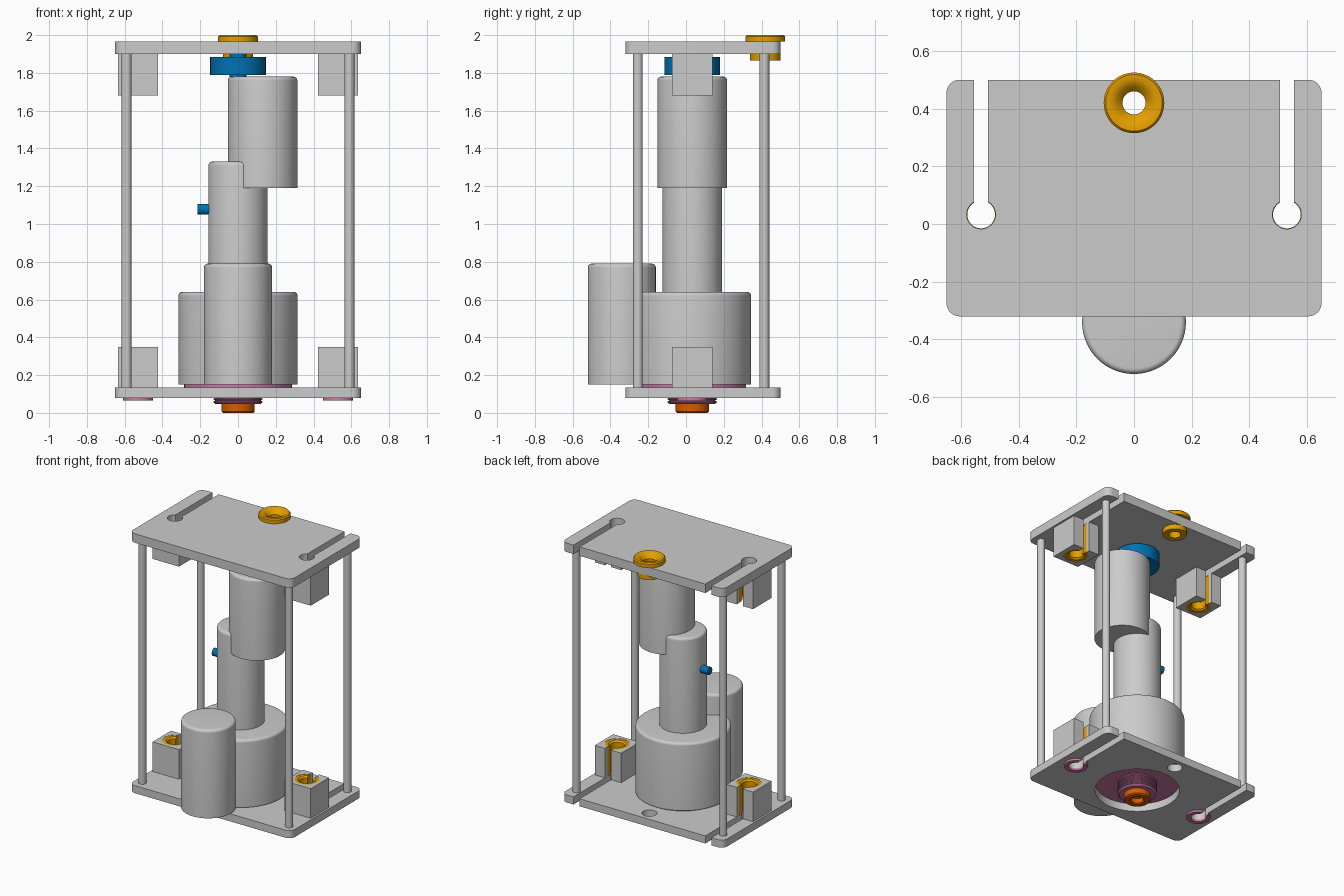
import bpy, bmesh, math
from mathutils import Matrix, Vector

if "Cube" in bpy.data.objects:
    bpy.data.objects.remove(bpy.data.objects["Cube"])

CY = 0.033          # shared spindle axis in y
BX = 0.53           # bearing offset in x
PI = math.pi


def material(name, rgb):
    m = bpy.data.materials.new(name)
    m.diffuse_color = (*rgb, 1)
    m.use_nodes = True
    m.node_tree.nodes["Principled BSDF"].inputs["Base Color"].default_value = m.diffuse_color
    return m


AMBER = material("amber", (0.79, 0.347, 0.0))
BLUE = material("blue", (0.0, 0.168, 0.445))
ORANGE = material("orange", (0.665, 0.112, 0.0))
PURPLE = material("purple", (0.604, 0.191, 0.386))


def finish(name, bm, mat=None):
    bmesh.ops.recalc_face_normals(bm, faces=bm.faces)
    me = bpy.data.meshes.new(name)
    bm.to_mesh(me)
    bm.free()
    ob = bpy.data.objects.new(name, me)
    bpy.context.collection.objects.link(ob)
    if mat:
        me.materials.append(mat)
    return ob


def activate(ob):
    bpy.ops.object.select_all(action='DESELECT')
    ob.select_set(True)
    bpy.context.view_layer.objects.active = ob


def smooth(ob):
    activate(ob)
    bpy.ops.object.shade_smooth_by_angle(angle=math.radians(32))
    return ob


def lathe(name, profile, x, y, mat=None, ring=False, steps=64):
    """Turn an (r, z) profile round a vertical axis at x, y."""
    bm = bmesh.new()
    vs = [bm.verts.new((r, 0, z)) for r, z in profile]
    for a, b in zip(vs, vs[1:] + vs[:1] if ring else vs[1:]):
        bm.edges.new((a, b))
    bmesh.ops.spin(bm, geom=bm.verts[:] + bm.edges[:], cent=(0, 0, 0), axis=(0, 0, 1),
                   angle=2 * PI, steps=steps, use_merge=True)
    bmesh.ops.remove_doubles(bm, verts=bm.verts, dist=1e-5)
    bmesh.ops.translate(bm, verts=bm.verts, vec=(x, y, 0))
    return smooth(finish(name, bm, mat))


def can(name, r, z0, z1, x, y, mat=None, fillet=0.0):
    """Solid cylinder with an optional rounded top rim."""
    rim = [(r, z1)]
    if fillet:
        rim = [(r - fillet + fillet * math.cos(i * PI / 12), z1 - fillet + fillet * math.sin(i * PI / 12))
               for i in range(7)]
    return lathe(name, [(0, z0), (r, z0), *rim, (0, z1)], x, y, mat)


def prism(name, outline, z0, z1):
    bm = bmesh.new()
    f = bm.faces.new([bm.verts.new((x, y, z0)) for x, y in outline])
    g = bmesh.ops.extrude_face_region(bm, geom=[f])
    bmesh.ops.translate(bm, vec=(0, 0, z1 - z0),
                        verts=[v for v in g["geom"] if isinstance(v, bmesh.types.BMVert)])
    return finish(name, bm)


def arc(cx, cy, r, a0, a1, n):
    return [(cx + r * math.cos(a0 + (a1 - a0) * i / n), cy + r * math.sin(a0 + (a1 - a0) * i / n))
            for i in range(n + 1)]


def cut(ob, *cutters):
    for c in cutters:
        c.hide_render = True
        activate(ob)
        m = ob.modifiers.new("cut", 'BOOLEAN')
        m.operation, m.solver, m.object = 'DIFFERENCE', 'EXACT', c
        bpy.ops.object.modifier_apply(modifier=m.name)
        bpy.data.objects.remove(c)
    return smooth(ob)


def keyhole(x, r, z0, z1):
    """Cutter: round hole with a slot running out of the back."""
    w = 0.0245
    a = math.acos(w / r)
    pts = arc(x, CY, r, PI - a, 2 * PI + a, 40) + [(x + w, 0.7), (x - w, 0.7)]
    return prism("keyhole_cutter", pts, z0, z1)


def plate(name, z0, z1, holes):
    c = 0.045
    pts = []
    for i, (x, y) in enumerate([(0.65 - c, 0.5 - c), (-0.65 + c, 0.5 - c),
                                (-0.65 + c, -0.32 + c), (0.65 - c, -0.32 + c)]):
        pts += arc(x, y, c, i * PI / 2, (i + 1) * PI / 2, 8)
    cutters = [keyhole(s * BX, 0.05, z0 - 0.1, z1 + 0.1) for s in (-1, 1)]
    cutters += [can("hole_cutter", r, z0 - 0.1, z1 + 0.1, 0, y) for r, y in holes]
    return cut(prism(name, pts, z0, z1), *cutters)


# Top and bottom plates
plate("top_plate", 1.90, 1.965, [(0.065, 0.42)])
plate("bottom_plate", 0.08, 0.135, [(0.28, CY), (0.05, 0.42)])

# Four corner rods
for sx, side in ((-1, "left"), (1, "right")):
    for y, end in ((-0.255, "front"), (0.415, "back")):
        can(f"rod_{end}_{side}", 0.026, 0.13, 1.905, sx * 0.59, y)

# Slotted bearing blocks with split liners
for sx, side in ((-1, "left"), (1, "right")):
    x, h = sx * BX, 0.106
    square = [(x - h, CY - h), (x + h, CY - h), (x + h, CY + h), (x - h, CY + h)]
    for level, z0, z1 in (("lower", 0.135, 0.35), ("upper", 1.68, 1.90)):
        cut(prism(f"{level}_block_{side}", square, z0, z1), keyhole(x, 0.082, z0 - 0.1, z1 + 0.1))
        e = 0.002
        liner = lathe(f"{level}_liner_{side}",
                      [(0.048, z0 + 0.012), (0.06, z0 + e), (0.082, z0 + e),
                       (0.082, z1 - e), (0.06, z1 - e), (0.048, z1 - 0.012)], x, CY, AMBER, ring=True)
        cut(liner, keyhole(x, 0.03, z0 - 0.1, z1 + 0.1))
    # Clip under the bottom plate
    clip = lathe(f"clip_{side}", [(0.05, 0.065), (0.08, 0.065), (0.08, 0.08), (0.05, 0.08)],
                 x, CY, PURPLE, ring=True)
    cut(clip, keyhole(x, 0.03, 0.0, 0.2))

# Guide bushing at the back of the top plate
lathe("guide_bushing", [(0.04, 1.865), (0.08, 1.865), (0.08, 1.90), (0.065, 1.90), (0.065, 1.965),
                        (0.105, 1.965), (0.105, 1.992), (0.098, 2.0), (0.08, 2.0), (0.06, 1.99),
                        (0.04, 1.965)], 0, 0.42, AMBER, ring=True)

# Stacked machine body
can("gear_housing", 0.315, 0.15, 0.64, 0, CY - 0.003, fillet=0.02)
can("motor", 0.18, 0.15, 0.79, 0, -0.34, fillet=0.02)
can("middle_column", 0.157, 0.60, 1.33, 0, CY, fillet=0.02)
can("upper_column", 0.184, 1.19, 1.78, 0.13, CY, fillet=0.02)

# Blue cap, stem and side pin
can("cap_disc", 0.147, 1.79, 1.885, 0, CY, BLUE)
can("cap_stem", 0.045, 1.76, 1.90, 0, CY, BLUE)
pin = can("side_pin", 0.028, -0.215, -0.12, 0, 0, BLUE)
pin.data.transform(Matrix.Translation(Vector((0, CY, 1.077))) @ Matrix.Rotation(PI / 2, 4, 'Y'))

# Purple base flange and threaded collar
can("base_flange", 0.285, 0.135, 0.15, 0, CY, PURPLE)
thread = [(0, 0.046), (0.118, 0.046)]
for i in range(6):
    z = 0.052 + i * 0.015
    thread += [(0.131, z + 0.004), (0.131, z + 0.008), (0.119, z + 0.013)]
lathe("threaded_collar", thread + [(0.119, 0.14), (0, 0.14)], 0, CY, PURPLE)

# Orange spindle nose with bore
lathe("spindle_nose", [(0.042, 0.006), (0.05, 0.0), (0.08, 0.0), (0.088, 0.008), (0.088, 0.048),
                       (0.0, 0.048), (0.0, 0.04), (0.042, 0.04)], 0, CY, ORANGE, ring=True)
